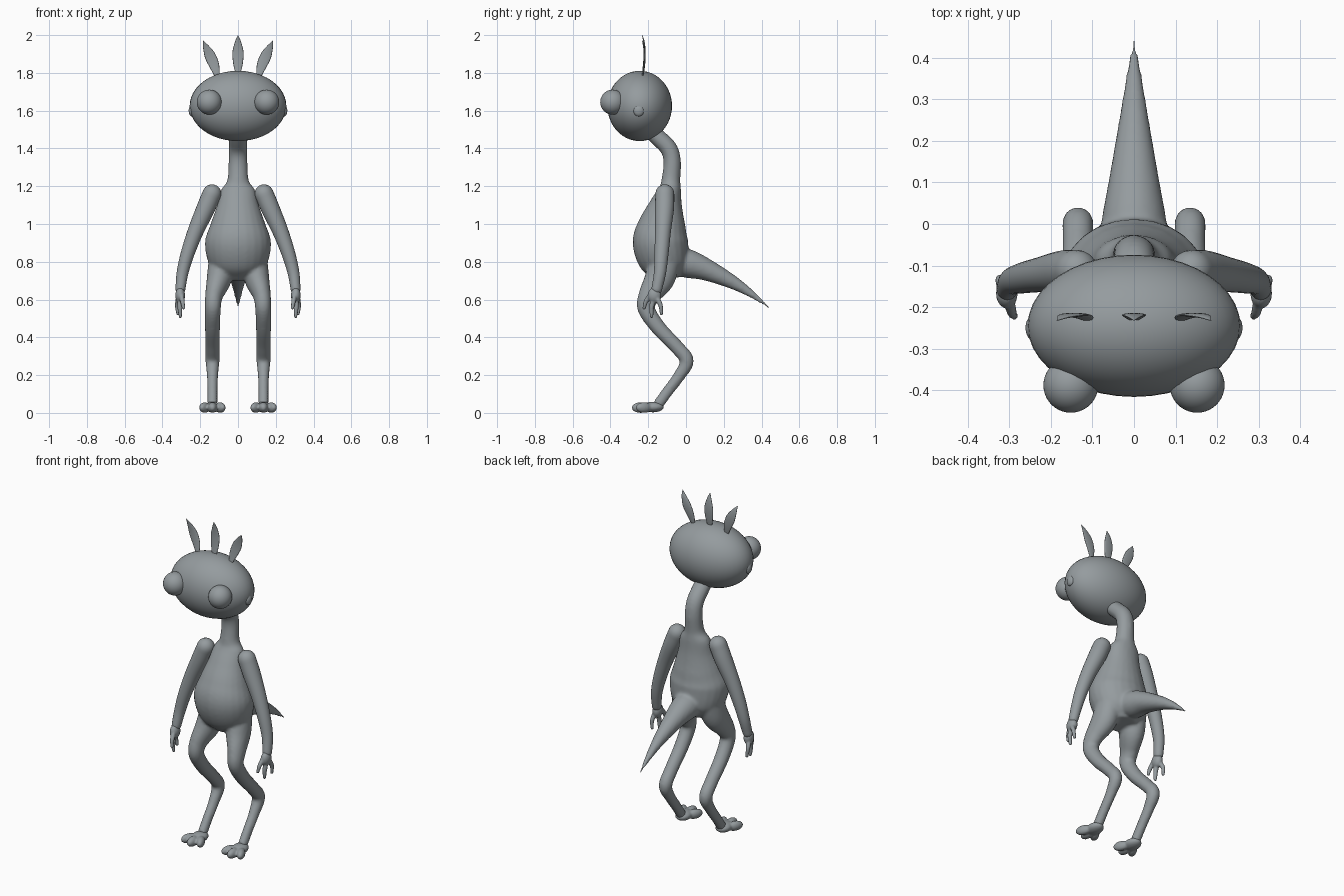
import bpy, bmesh, math
from mathutils import Vector, Matrix

cube = bpy.data.objects.get("Cube")
if cube:
    bpy.data.objects.remove(cube)

skin = bpy.data.materials.new("blue grey skin")
skin.use_nodes = True
skin.diffuse_color = (0.30, 0.33, 0.345, 1)
skin.node_tree.nodes["Principled BSDF"].inputs["Base Color"].default_value = skin.diffuse_color


def catmull(a, b, c, d, t):
    return 0.5 * (2*b + (c - a)*t + (2*a - 5*b + 4*c - d)*t*t + (3*b - a - 3*c + d)*t**3)


def sweep(bm, stations, side=1, steps=6, segs=24, caps=(False, False)):
    """Loft ellipses along a smooth path of (x, y, z, radius across, radius deep)."""
    pts = [Vector(s) for s in stations]
    ext = [2*pts[0] - pts[1]] + pts + [2*pts[-1] - pts[-2]]
    path = [catmull(*ext[i:i + 4], k / steps)
            for i in range(len(pts) - 1) for k in range(steps)] + [pts[-1]]
    # rounded ends
    angles = [math.radians(a) for a in (20, 40, 60, 80)]
    for end, on in enumerate(caps):
        if not on:
            continue
        tip, inner = (path[-1], path[-2]) if end else (path[0], path[1])
        out = (tip.xyz - inner.xyz).normalized()
        extra = []
        for a in angles:
            c = tip.xyz + out * tip[3] * math.sin(a)
            extra.append(Vector((*c, tip[3]*math.cos(a), tip[4]*math.cos(a))))
        path = path + extra if end else extra[::-1] + path
    rings = []
    for i, p in enumerate(path):
        tan = (path[min(i + 1, len(path) - 1)].xyz - path[max(i - 1, 0)].xyz).normalized()
        u = (Vector((1, 0, 0)) - tan * tan.x).normalized()
        v = tan.cross(u)
        ring = []
        for k in range(segs):
            a = math.tau * k / segs
            co = p.xyz + u*max(p[3], .0005)*math.cos(a) + v*max(p[4], .0005)*math.sin(a)
            ring.append(bm.verts.new((co.x*side, co.y, co.z)))
        rings.append(ring)
    for r, s in zip(rings, rings[1:]):
        for k in range(segs):
            n = (k + 1) % segs
            bm.faces.new((r[k], r[n], s[n], s[k]))
    bm.faces.new(rings[0])
    bm.faces.new(rings[-1])


def ball(bm, centre, radii, side=1, turn=0):
    x, y, z = centre
    m = (Matrix.Translation((x*side, y, z)) @ Matrix.Rotation(turn*side, 4, 'Z')
         @ Matrix.Diagonal((*radii, 1)))
    bmesh.ops.create_uvsphere(bm, u_segments=40, v_segments=24, radius=1, matrix=m)


def finish(bm, name, voxel=0, smooth=0):
    bmesh.ops.recalc_face_normals(bm, faces=bm.faces)
    for f in bm.faces:
        f.smooth = True
    mesh = bpy.data.meshes.new(name)
    bm.to_mesh(mesh)
    bm.free()
    mesh.materials.append(skin)
    ob = bpy.data.objects.new(name, mesh)
    bpy.context.collection.objects.link(ob)
    if voxel:
        r = ob.modifiers.new("fuse", 'REMESH')
        r.mode = 'VOXEL'
        r.voxel_size = voxel
        r.use_smooth_shade = True
        s = ob.modifiers.new("soften", 'SMOOTH')
        s.factor = 0.5
        s.iterations = smooth
    return ob


# Body: torso, neck, tail and legs fused into one skin
body = bmesh.new()
sweep(body, [(0, -.10, .71, .08, .07), (0, -.11, .78, .15, .125), (0, -.135, .9, .175, .147),
             (0, -.125, 1.0, .145, .125), (0, -.105, 1.1, .11, .088), (0, -.085, 1.18, .09, .06),
             (0, -.08, 1.23, .057, .05), (0, -.073, 1.33, .05, .046), (0, -.092, 1.4, .049, .046),
             (0, -.15, 1.46, .049, .045), (0, -.22, 1.53, .049, .045)])
sweep(body, [(0, -.09, .81, .09, .07), (0, .01, .79, .078, .076), (0, .11, .757, .06, .058),
             (0, .25, .69, .036, .036), (0, .36, .62, .018, .018), (0, .455, .545, .002, .002)])
for side in (1, -1):
    sweep(body, [(.085, -.11, .81, .07, .08), (.1, -.14, .71, .066, .08),
                 (.127, -.195, .62, .047, .058), (.133, -.21, .55, .042, .046),
                 (.135, -.145, .45, .04, .04), (.135, -.05, .35, .037, .037),
                 (.135, .004, .275, .037, .037), (.135, -.04, .19, .029, .031),
                 (.135, -.1, .11, .027, .029), (.135, -.15, .04, .027, .029)], side)
finish(body, "body", 0.009, 5)

# Head
head = bmesh.new()
ball(head, (0, -.245, 1.625), (.256, .171, .186))
finish(head, "head")

# Head crest: three thin leaf shapes
for name, x, lean, z, h in (("middle_crest", 0, 0, 1.79, .21), ("left_crest", .11, .075, 1.78, .19),
                            ("right_crest", -.11, -.075, 1.78, .19)):
    bm = bmesh.new()
    sweep(bm, [(x, -.23, z, .012, .004), (x + lean*.2, -.222, z + h*.3, .026, .005),
               (x + lean*.5, -.219, z + h*.58, .029, .005),
               (x + lean*.8, -.223, z + h*.83, .016, .004),
               (x + lean, -.232, z + h, .001, .001)], segs=16)
    finish(bm, name)

for side, label in ((1, "left"), (-1, "right")):
    # Bulging eye
    bm = bmesh.new()
    ball(bm, (.152, -.388, 1.645), (.066, .066, .066), side)
    finish(bm, label + "_eye")

    # Small ear bump
    bm = bmesh.new()
    ball(bm, (.245, -.25, 1.6), (.016, .028, .03), side)
    finish(bm, label + "_ear")

    # Arm with rounded shoulder
    bm = bmesh.new()
    sweep(bm, [(.138, -.112, 1.16, .05, .05), (.172, -.114, 1.08, .049, .05),
               (.225, -.122, .96, .042, .042), (.268, -.13, .84, .036, .037),
               (.294, -.138, .74, .031, .032), (.305, -.155, .655, .026, .028)],
          side, caps=(True, True))
    finish(bm, label + "_arm")

    # Hand: palm and three fingers
    bm = bmesh.new()
    ball(bm, (.306, -.167, .622), (.026, .036, .042), side)
    sweep(bm, [(.3, -.185, .63, .013, .013), (.294, -.212, .59, .012, .012),
               (.288, -.222, .555, .009, .009)], side, caps=(False, True))
    sweep(bm, [(.308, -.17, .61, .015, .015), (.308, -.182, .56, .013, .013),
               (.305, -.182, .51, .009, .009)], side, caps=(False, True))
    sweep(bm, [(.314, -.155, .61, .015, .015), (.322, -.135, .57, .012, .012),
               (.318, -.13, .525, .009, .009)], side, caps=(False, True))
    finish(bm, label + "_hand", 0.005, 3)

    # Foot: flat sole and three splayed toes
    bm = bmesh.new()
    ball(bm, (.135, -.175, .031), (.044, .058, .028), side)
    for x, y, turn, r in ((.095, -.222, -.45, .023), (.135, -.24, 0, .025), (.176, -.222, .45, .023)):
        ball(bm, (x, y, .028), (r, .047, .028), side, turn)
    finish(bm, label + "_foot", 0.006, 2)
